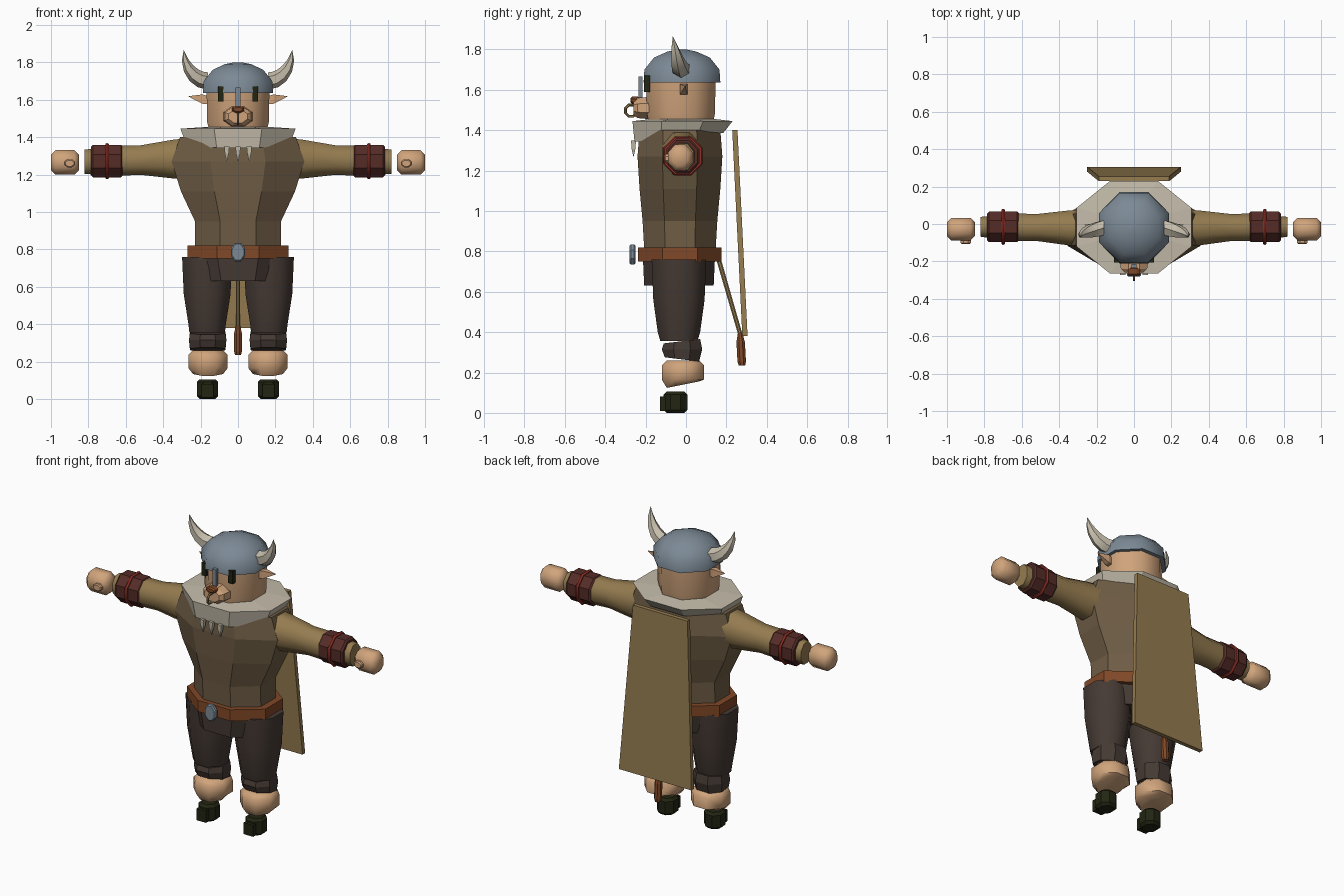
import bpy
import bmesh
from math import cos, sin, pi, tau, radians
from mathutils import Vector

default_cube = bpy.data.objects.get("Cube")
if default_cube:
    bpy.data.objects.remove(default_cube, do_unlink=True)


def material(name, red, green, blue):
    mat = bpy.data.materials.new(name)
    mat.use_nodes = True
    mat.diffuse_color = (red, green, blue, 1)
    for node in mat.node_tree.nodes:
        if node.type == 'BSDF_PRINCIPLED':
            node.inputs["Base Color"].default_value = mat.diffuse_color
    return mat


SKIN = material("skin", .63, .37, .2)
LEATHER = material("leather", .22, .065, .02)
TUNIC = material("tunic_brown", .16, .11, .06)
CLOTH = material("tan_cloth", .3, .2, .08)
TROUSER = material("trouser_brown", .06, .042, .034)
BRACER = material("dark_red_leather", .09, .025, .02)
RED = material("red_cord", .28, .03, .02)
STEEL = material("steel", .2, .25, .3)
BONE = material("bone_and_fur", .56, .51, .41)
DARK = material("dark_green", .016, .018, .006)


def build(name, mat, loops, smooth=False, mirror=False, closed=False):
    """Skin a row of point loops; paired parts are also mirrored across x."""
    bm = bmesh.new()
    rows = [[bm.verts.new(point) for point in loop] for loop in loops]
    following = rows[1:] + rows[:1] if closed else rows[1:]
    for low, high in zip(rows, following):
        for i in range(len(low)):
            bm.faces.new((low[i - 1], low[i], high[i], high[i - 1]))
    if not closed:
        bm.faces.new(rows[0])
        bm.faces.new(rows[-1])
    bmesh.ops.recalc_face_normals(bm, faces=bm.faces)
    for side in (("left_", "right_") if mirror else ("",)):
        if side == "right_":
            bmesh.ops.scale(bm, vec=(-1, 1, 1), verts=bm.verts)
            bmesh.ops.reverse_faces(bm, faces=bm.faces)
        mesh = bpy.data.meshes.new(side + name)
        bm.to_mesh(mesh)
        mesh.materials.append(mat)
        if smooth:
            mesh.shade_smooth()
            mesh.set_sharp_from_angle(angle=radians(50))
        bpy.context.collection.objects.link(bpy.data.objects.new(side + name, mesh))
    bm.free()


def loft(name, mat, axis, centre, rings, end=None, tilt=(0, 0), sides=8, **options):
    """Rings are (position, half width, half depth). The centre slides towards
    end, and tilt slopes the first and last ring."""
    start, stop = Vector(centre), Vector(end or centre)
    loops = []
    for position, width, depth in rings:
        along = (position - rings[0][0]) / (rings[-1][0] - rings[0][0])
        middle = start.lerp(stop, along)
        slope = tilt[0] if along == 0 else tilt[1] if along == 1 else 0
        loop = []
        for i in range(sides):
            turn = tau * (i + .5) / sides
            a = width * cos(turn) / cos(pi / sides)
            b = depth * sin(turn) / cos(pi / sides)
            p = position + slope * b
            a, b = a + middle.x, b + middle.y
            loop.append({'x': (p, a, b), 'y': (a, p, b), 'z': (a, b, p)}[axis])
        loops.append(loop)
    build(name, mat, loops, **options)


def block(name, mat, axis, centre, low, high, width, depth, bevel=0, **options):
    """Straight prism, with both ends bevelled if asked."""
    rings = [(low, width - bevel, depth - bevel), (high, width - bevel, depth - bevel)]
    if bevel:
        rings[1:1] = [(low + bevel, width, depth), (high - bevel, width, depth)]
    loft(name, mat, axis, centre, rings, **options)


def hoop(name, mat, centre, major, minor, **options):
    """Ring around the x direction."""
    loops = []
    for i in range(8):
        turn = tau * (i + .5) / 8
        loop = []
        for j in range(6):
            bend = tau * j / 6
            radius = major + minor * cos(bend)
            offset = Vector((minor * sin(bend), radius * cos(turn), radius * sin(turn)))
            loop.append(Vector(centre) + offset)
        loops.append(loop)
    build(name, mat, loops, smooth=True, closed=True, **options)


# Tunic, collar and necklace
loft("tunic", TUNIC, 'z', (0, -.03),
     [(.78, .23, .175), (.95, .23, .185), (1.11, .305, .2), (1.27, .355, .21), (1.4, .31, .2)])
loft("fur_collar", BONE, 'z', (0, -.035), [(1.365, .275, .22), (1.445, .308, .248), (1.455, .16, .16)],
     end=(0, -.015), tilt=(.1, 0))
for place in (-1, 0, 1):
    loft("necklace_claw", BONE, 'z', (place * .06, -.26),
         [(1.27, .001, .001), (1.31, .01, .01), (1.35, .014, .012)], sides=4)

# Belt and trousers
block("belt", LEATHER, 'z', (0, -.03), .75, .82, .27, .207)
block("buckle", STEEL, 'y', (0, .785), -.28, -.25, .038, .05, bevel=.007)
loft("trouser_seat", TROUSER, 'z', (0, -.035), [(.63, .22, .172), (.76, .265, .178)])
loft("trouser_leg", TROUSER, 'z', (.165, -.035),
     [(.355, .095, .092), (.4, .1, .105), (.56, .125, .127), (.76, .134, .135)],
     smooth=True, mirror=True)
loft("trouser_cuff", TROUSER, 'z', (.162, -.02),
     [(.265, .095, .085), (.315, .1, .1), (.355, .095, .09)], tilt=(-.12, .12), mirror=True)

# Feet and hooves
block("foot", SKIN, 'z', (.16, -.015), .14, .26, .105, .105, bevel=.025, tilt=(.2, 0),
      smooth=True, mirror=True)
block("hoof", DARK, 'z', (.163, -.052), 0, .105, .057, .06, bevel=.015, mirror=True)
block("hoof_tip", DARK, 'y', (.163, .045), -.13, -.09, .033, .036, sides=4, mirror=True)

# Arms
loft("sleeve", CLOTH, 'x', (-.022, 1.285),
     [(.27, .1, .11), (.35, .093, .103), (.52, .072, .079), (.64, .074, .08), (.82, .053, .065)],
     end=(-.015, 1.268), smooth=True, mirror=True)
block("bracer", BRACER, 'x', (-.015, 1.272), .615, .785, .082, .087, bevel=.01, mirror=True)
hoop("bracer_cord", RED, (.7, -.015, 1.272), .094, .011, mirror=True)
block("hand", SKIN, 'x', (-.028, 1.265), .85, 1, .06, .065, bevel=.024, smooth=True, mirror=True)
block("thumb", SKIN, 'y', (.9, 1.26), -.107, -.06, .028, .022, bevel=.006, mirror=True)

# Head
loft("head", SKIN, 'z', (0, -.025), [(1.42, .15, .155), (1.48, .165, .168), (1.66, .168, .172)],
     smooth=True)
loft("muzzle", SKIN, 'y', (0, 1.51), [(-.26, .05, .035), (-.24, .07, .05), (-.17, .08, .056)])
block("nose", LEATHER, 'y', (0, 1.548), -.275, -.23, .033, .018, bevel=.008)
hoop("nose_ring", CLOTH, (0, -.272, 1.497), .03, .007)
block("eye", DARK, 'z', (.092, -.193), 1.59, 1.67, .015, .014, sides=4, mirror=True)
loft("ear", SKIN, 'x', (-.015, 1.595), [(.15, .015, .02), (.19, .018, .025), (.265, .001, .001)],
     end=(-.005, 1.618), sides=4, mirror=True)

# Helmet with nose guard and curved horns
loft("helmet", STEEL, 'z', (0, -.02),
     [(1.637, .187, .19), (1.7, .183, .186), (1.76, .135, .138), (1.79, .07, .07), (1.8, .02, .02)],
     smooth=True)
block("nose_guard", STEEL, 'z', (0, -.225), 1.55, 1.665, .013, .01, sides=4)
horn_loops = []
for step in range(6):
    t = step / 5
    bend = t * pi / 2
    middle = Vector((.16 + .13 * sin(bend), -.02 - .045 * t, 1.7 + .165 * (1 - cos(bend))))
    outward = Vector((sin(bend), 0, -cos(bend)))
    radius = .045 * (1.02 - t * t)
    horn_loops.append([middle + radius * (outward * cos(tau * i / 6) + Vector((0, sin(tau * i / 6), 0)))
                       for i in range(6)])
build("horn", BONE, horn_loops, smooth=True, mirror=True)

# Cape and tail
loft("cape", CLOTH, 'z', (0, .292), [(.38, .25, .013), (1.4, .188, .013)], end=(0, .242), sides=4)
loft("tail", CLOTH, 'z', (0, .27), [(.385, .011, .011), (.8, .012, .012)], end=(0, .15))
loft("tail_tuft", LEATHER, 'z', (0, .277),
     [(.235, .016, .016), (.255, .021, .021), (.35, .021, .021), (.4, .01, .01)], end=(0, .268))
